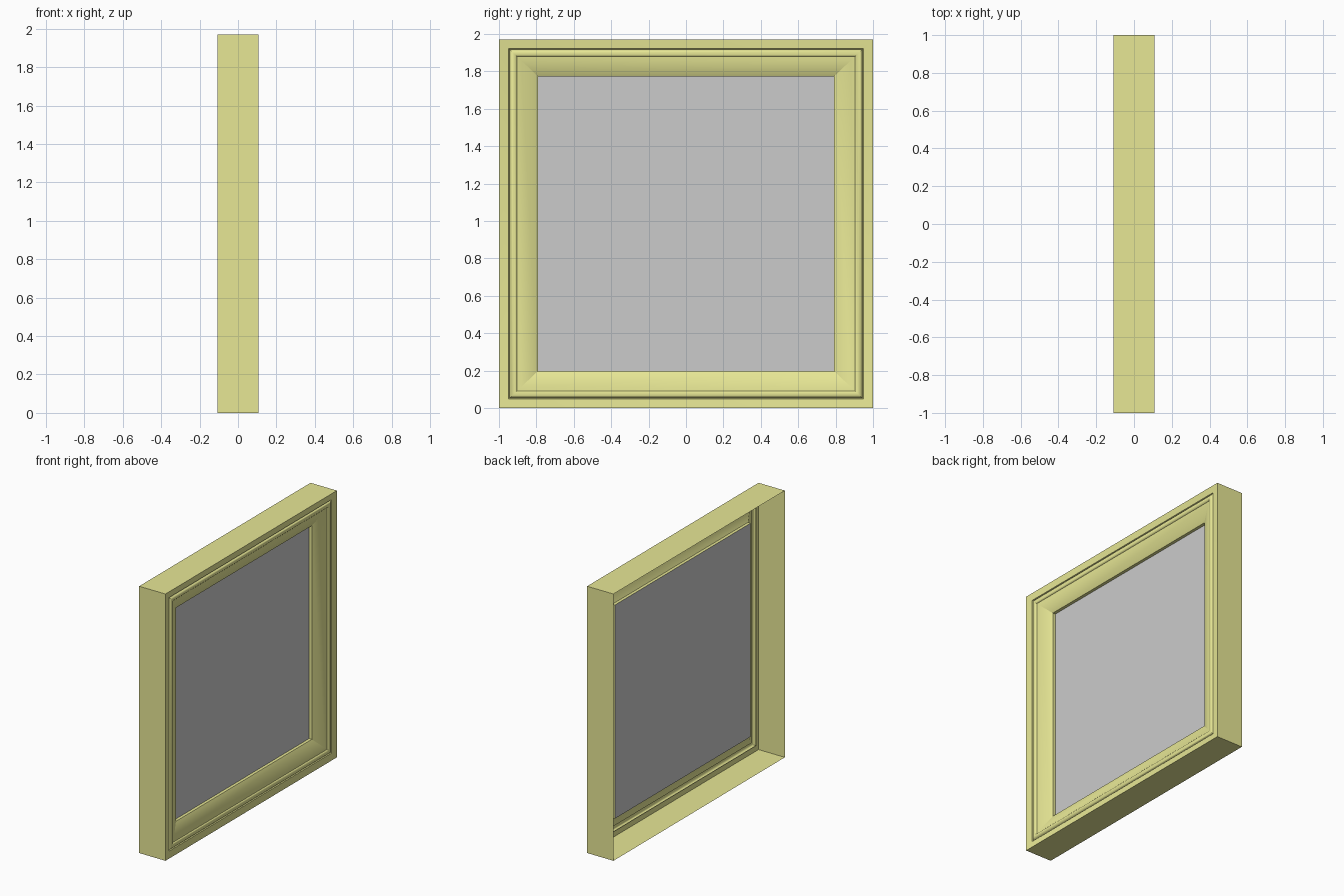
import bpy
import bmesh
import math

if "Cube" in bpy.data.objects:
    bpy.data.objects.remove(bpy.data.objects["Cube"])

HALF_Y, HALF_Z = 1.0, 0.985

# Frame cross-section: (inset from outer edge, x), from open back to glass
profile = [(0, -0.1075), (0, 0.1075), (0.052, 0.1), (0.056, 0.091)]
# Rounded bead
for k in range(7):
    a = math.pi * (1 - k / 6)
    profile.append((0.078 + 0.019 * math.cos(a), 0.094 + 0.012 * math.sin(a)))
# Flat step, inner slope and lip
profile += [(0.118, 0.091), (0.208, 0.048), (0.208, 0.026)]


def corners(inset, x):
    y, z = HALF_Y - inset, HALF_Z - inset * 0.945
    return [(x, sy * y, HALF_Z + sz * z)
            for sy, sz in ((-1, -1), (1, -1), (1, 1), (-1, 1))]


def finish(name, bm):
    mesh = bpy.data.meshes.new(name)
    bm.to_mesh(mesh)
    bm.free()
    obj = bpy.data.objects.new(name, mesh)
    bpy.context.collection.objects.link(obj)
    return obj


# Moulded frame: profile swept around a mitred rectangle, open at the back
bm = bmesh.new()
rings = [[bm.verts.new(c) for c in corners(*p)] for p in profile]
for a, b in zip(rings, rings[1:]):
    for j in range(4):
        k = (j + 1) % 4
        bm.faces.new((a[j], a[k], b[k], b[j]))
frame = finish("window_frame", bm)
mat = bpy.data.materials.new("cream_yellow")
mat.diffuse_color = (0.8, 0.8, 0.3, 1)
mat.use_nodes = True
mat.node_tree.nodes["Principled BSDF"].inputs["Base Color"].default_value = mat.diffuse_color
frame.data.materials.append(mat)
bpy.context.view_layer.objects.active = frame
frame.select_set(True)
bpy.ops.object.shade_smooth_by_angle(angle=math.radians(35))

# Grey pane
bm = bmesh.new()
bm.faces.new([bm.verts.new(c) for c in corners(*profile[-1])])
finish("pane", bm)
